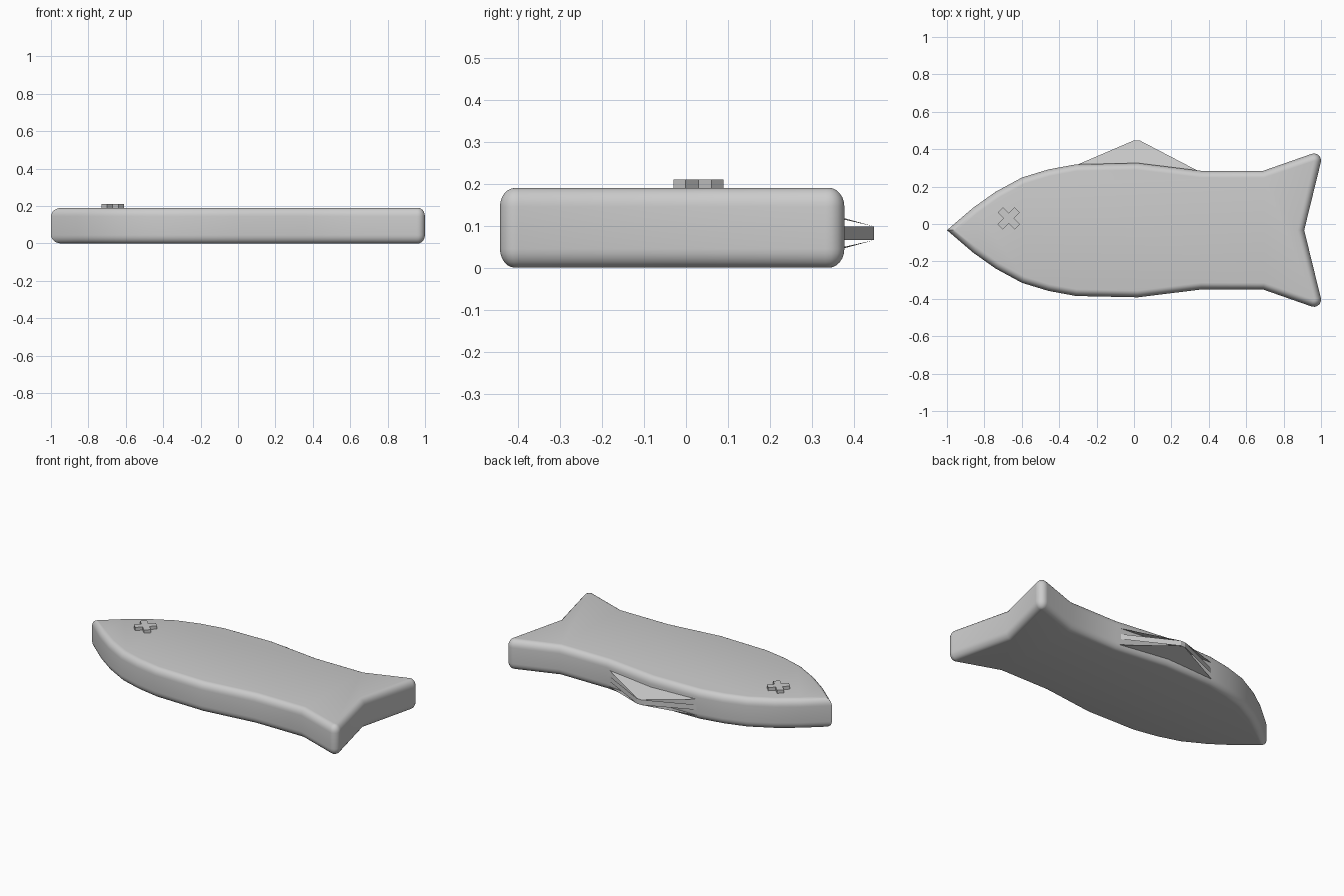
import bpy
import bmesh
from math import sin, cos, pi, radians
from mathutils import Vector, Matrix

cube = bpy.data.objects.get("Cube")
if cube:
    bpy.data.objects.remove(cube, do_unlink=True)

grey = bpy.data.materials.new("light_grey")
grey.use_nodes = True
colour = (0.6, 0.6, 0.6, 1)
grey.diffuse_color = colour
grey.node_tree.nodes["Principled BSDF"].inputs["Base Color"].default_value = colour

MID_Y = -0.033    # centre line of the body
HEIGHT = 0.19


def make_object(name, bm, smooth=False, closed=True):
    if closed:
        bmesh.ops.recalc_face_normals(bm, faces=bm.faces)
    mesh = bpy.data.meshes.new(name)
    bm.to_mesh(mesh)
    bm.free()
    mesh.materials.append(grey)
    obj = bpy.data.objects.new(name, mesh)
    bpy.context.collection.objects.link(obj)
    if smooth:
        bpy.ops.object.select_all(action='DESELECT')
        bpy.context.view_layer.objects.active = obj
        obj.select_set(True)
        bpy.ops.object.shade_smooth_by_angle(angle=radians(30))
    return obj


def loft(bm, rings):
    """Join closed rings of points and cap both ends."""
    loops = [[bm.verts.new(p) for p in ring] for ring in rings]
    n = len(loops[0])
    for a, b in zip(loops, loops[1:]):
        for i in range(n):
            j = (i + 1) % n
            bm.faces.new((a[i], a[j], b[j], b[i]))
    bm.faces.new(loops[0][::-1])
    bm.faces.new(loops[-1])


def inset(points, d):
    """Move a counter-clockwise outline inwards with mitred corners."""
    result = []
    for i, p in enumerate(points):
        a = (p - points[i - 1]).normalized()
        b = (points[(i + 1) % len(points)] - p).normalized()
        na, nb = Vector((-a.y, a.x)), Vector((-b.y, b.x))
        result.append(p + (na + nb) * d / (1 + na.dot(nb)))
    return result


# Body: half outline from nose to tail tip, mirrored over the centre line
half = [(-0.86, 0.12), (-0.74, 0.205), (-0.6, 0.281), (-0.46, 0.324),
        (-0.31, 0.352), (0.02, 0.359), (0.36, 0.317), (0.69, 0.317)]
for i in range(6):
    angle = radians(108 - 121 * i / 5)
    half.append((0.962 + 0.038 * cos(angle), 0.372 + 0.038 * sin(angle)))
outline = [(-1, 0)] + [(x, -y) for x, y in half] + [(0.91, 0)] + half[::-1]
outline = [Vector((x, y + MID_Y)) for x, y in outline]

# Rounded rims at the bottom and top
STEPS = 6
rim = [(0.036 * (1 - sin(pi / 2 * i / STEPS)), 0.045 * (1 - cos(pi / 2 * i / STEPS)))
       for i in range(STEPS + 1)]
levels = rim + [(d, HEIGHT - z) for d, z in reversed(rim)]
bm = bmesh.new()
loft(bm, [[(p.x, p.y, z) for p in inset(outline, d)] for d, z in levels])
make_object("body", bm, smooth=True)

# Raised cross-shaped eye
w, l = 0.02, 0.064
cross = []
for k in range(4):
    turn = Matrix.Rotation(k * pi / 2 + pi / 4, 2)
    cross += [turn @ Vector(c) for c in ((l, -w), (l, w), (w, w))]
bm = bmesh.new()
loft(bm, [[(p.x - 0.67, p.y + 0.03, z) for p in cross] for z in (HEIGHT - 0.01, 0.21)])
make_object("eye", bm)

# Back fin: two sloping plates and a level edge band, open between them
FIN_Z, TIP_H, ROOT_H = 0.082, 0.0165, 0.054
front_root, back_root = (-0.32, 0.31), (0.35, 0.28)
tips = [(0.0, 0.447), (0.03, 0.447)]
bm = bmesh.new()
for side in (1, -1):
    plate = [(x, y, FIN_Z + side * h) for (x, y), h in
             ((front_root, ROOT_H), (back_root, ROOT_H), (tips[1], TIP_H), (tips[0], TIP_H))]
    bm.faces.new([bm.verts.new(p) for p in plate[::side]])
edge = [front_root] + tips + [back_root]
low = [bm.verts.new((x, y, FIN_Z - TIP_H)) for x, y in edge]
high = [bm.verts.new((x, y, FIN_Z + TIP_H)) for x, y in edge]
for i in range(3):
    bm.faces.new((low[i], high[i], high[i + 1], low[i + 1])[::-1])
make_object("back_fin", bm, closed=False)
